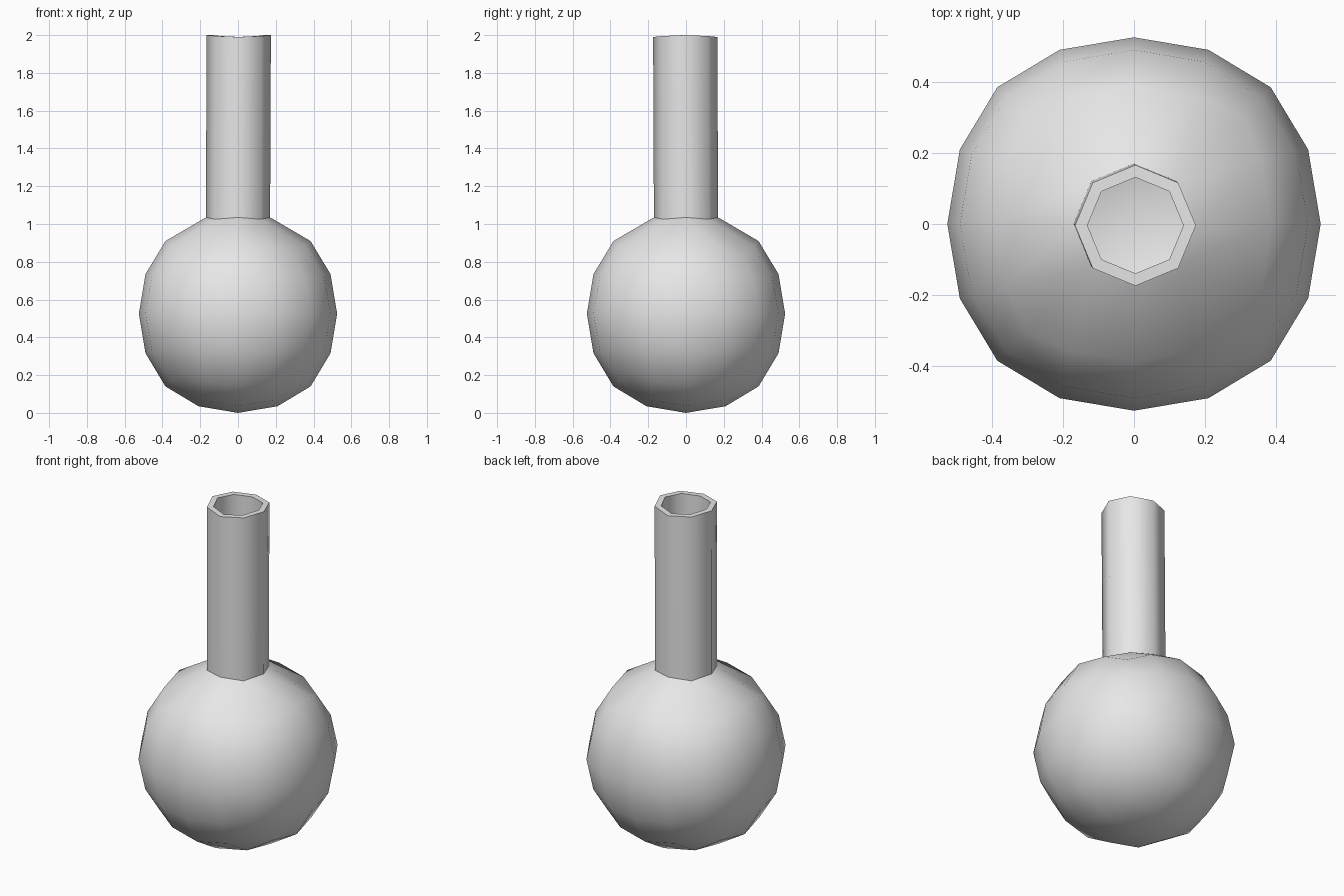
import bpy, bmesh, math

default = bpy.data.objects.get("Cube")
if default:
    bpy.data.objects.remove(default, do_unlink=True)

RADIUS = 0.525        # sphere radius along the axes
NECK = 0.17           # neck radius
WALL = 0.035

grey = bpy.data.materials.new("light_grey")
grey.use_nodes = True
colour = (0.8, 0.8, 0.8, 1)
grey.diffuse_color = colour
grey.node_tree.nodes["Principled BSDF"].inputs["Base Color"].default_value = colour

# Round body: a cube smoothed twice
bpy.ops.mesh.primitive_cube_add(size=2, location=(0, 0, 0))
flask = bpy.context.object
flask.name = flask.data.name = "flask"
smooth = flask.modifiers.new("round", 'SUBSURF')
smooth.levels = smooth.render_levels = 2
smooth.use_limit_surface = False
bpy.ops.object.modifier_apply(modifier=smooth.name)

bm = bmesh.new()
bm.from_mesh(flask.data)
scale = RADIUS / max(v.co.z for v in bm.verts)
for v in bm.verts:
    v.co = v.co * scale
    v.co.z += RADIUS

# Open the top and round the hole into an octagon
pole = max(bm.verts, key=lambda v: v.co.z)
bmesh.ops.delete(bm, geom=[pole], context='VERTS')
rim = [e for e in bm.edges if e.is_boundary]
for v in {v for e in rim for v in e.verts}:
    a = math.atan2(v.co.y, v.co.x)
    v.co = (NECK * math.cos(a), NECK * math.sin(a),
            1.03 + 0.005 * math.cos(4 * a))

# Pull the neck up, leaning very slightly
neck = bmesh.ops.extrude_edge_only(bm, edges=rim)["geom"]
for v in [g for g in neck if isinstance(g, bmesh.types.BMVert)]:
    a = math.atan2(v.co.y, v.co.x)
    v.co.x += 0.004
    v.co.y -= 0.004
    v.co.z = 1.995 + 0.005 * math.cos(2 * a)
bmesh.ops.recalc_face_normals(bm, faces=bm.faces[:])
bm.to_mesh(flask.data)
bm.free()

# Hollow shell with a thin wall
shell = flask.modifiers.new("wall", 'SOLIDIFY')
shell.thickness = WALL
shell.offset = -1
bpy.ops.object.modifier_apply(modifier=shell.name)

flask.data.materials.clear()
flask.data.materials.append(grey)
bpy.ops.object.shade_smooth_by_angle(angle=math.radians(50))
